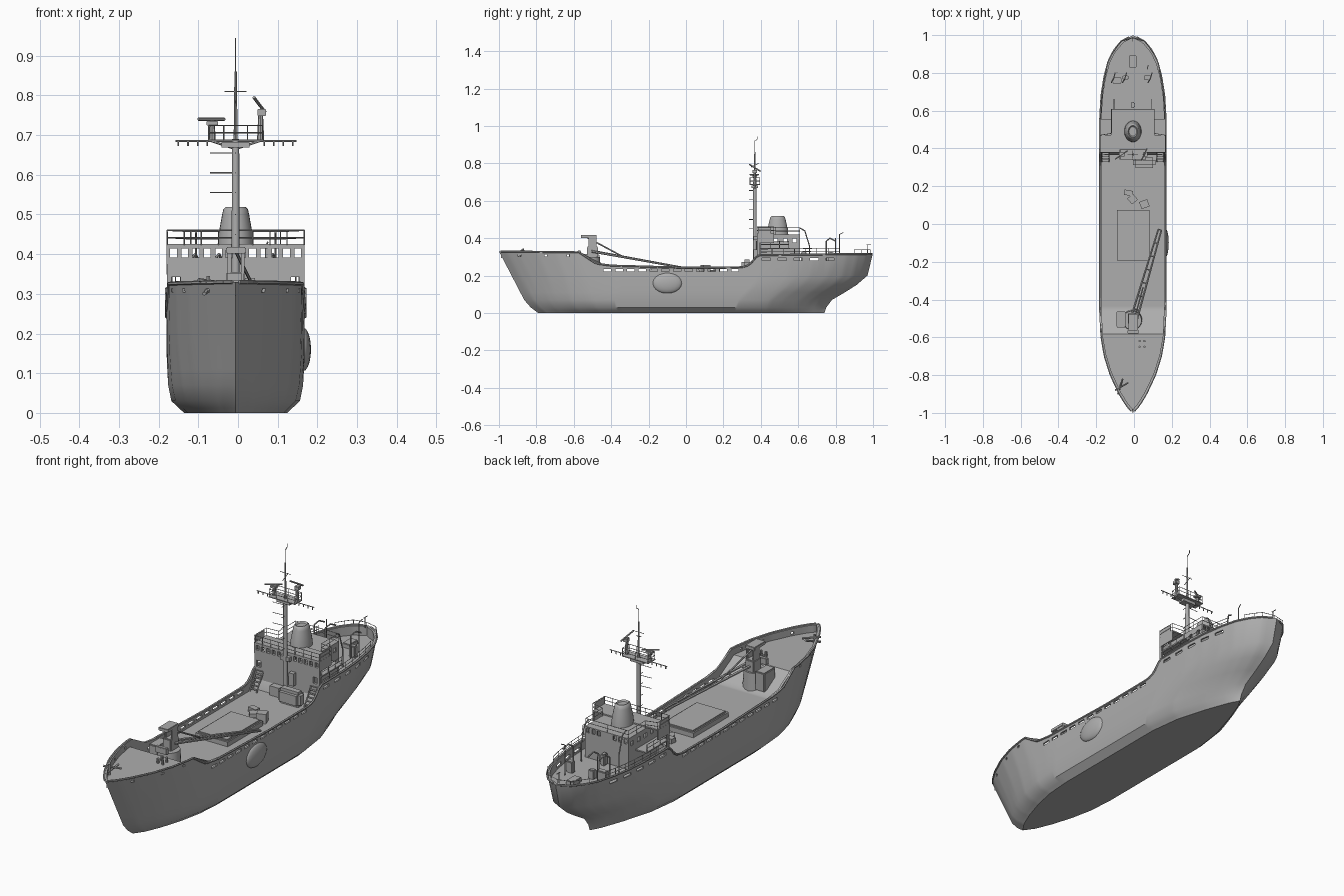
import bpy, bmesh, math
from mathutils import Vector, Matrix

cube = bpy.data.objects.get("Cube")
if cube:
    bpy.data.objects.remove(cube)

grey = bpy.data.materials.new("ship grey")
grey.use_nodes = True
grey.diffuse_color = (0.42, 0.42, 0.42, 1)
grey.node_tree.nodes["Principled BSDF"].inputs["Base Color"].default_value = (0.42, 0.42, 0.42, 1)
XC = -0.006  # centreline


def finish(name, bm, smooth=False):
    bmesh.ops.recalc_face_normals(bm, faces=bm.faces)
    me = bpy.data.meshes.new(name)
    bm.to_mesh(me)
    bm.free()
    me.materials.append(grey)
    ob = bpy.data.objects.new(name, me)
    bpy.context.collection.objects.link(ob)
    if smooth:
        shade(ob)
    return ob


def shade(ob):
    bpy.ops.object.select_all(action='DESELECT')
    ob.select_set(True)
    bpy.context.view_layer.objects.active = ob
    bpy.ops.object.shade_smooth_by_angle(angle=math.radians(35))


def boxes(name, items, bevel=0):
    """Each item: centre, size, optional turn about z in degrees."""
    bm = bmesh.new()
    for c, s, *turn in items:
        a = math.radians(turn[0]) if turn else 0
        m = Matrix.Translation(c) @ Matrix.Rotation(a, 4, 'Z') @ Matrix.Diagonal((*s, 1))
        bmesh.ops.create_cube(bm, size=1, matrix=m)
    if bevel:
        bmesh.ops.bevel(bm, geom=bm.edges[:], offset=bevel, segments=2, affect='EDGES')
    return finish(name, bm)


def rods(name, pairs, r, r2=None, sides=6):
    bm = bmesh.new()
    for a, b in pairs:
        a, b = Vector(a), Vector(b)
        d = b - a
        m = Matrix.Translation((a + b) / 2) @ d.to_track_quat('Z', 'Y').to_matrix().to_4x4()
        bmesh.ops.create_cone(bm, cap_ends=True, segments=sides, radius1=r,
                              radius2=r if r2 is None else r2, depth=d.length, matrix=m)
    return finish(name, bm, True)


def chain(pts):
    return list(zip(pts[:-1], pts[1:]))


def railing(name, pts, h, r=0.0016, bars=2):
    """Posts at each point and horizontal bars between them."""
    up = lambda p, k: (p[0], p[1], p[2] + h * k)
    pairs = [(p, up(p, 1)) for p in pts]
    for i in range(1, bars + 1):
        pairs += chain([up(p, i / bars) for p in pts])
    return rods(name, pairs, r, sides=4)


def cut(ob, items):
    cutter = boxes("cutter", items)
    mod = ob.modifiers.new("cut", 'BOOLEAN')
    mod.operation, mod.solver, mod.object = 'DIFFERENCE', 'EXACT', cutter
    dg = bpy.context.evaluated_depsgraph_get()
    ob.data = bpy.data.meshes.new_from_object(ob.evaluated_get(dg))
    ob.modifiers.clear()
    bpy.data.objects.remove(cutter)


def lerp(table, t):
    for (a, u), (b, v) in zip(table[:-1], table[1:]):
        if t <= b:
            return u + (v - u) * max(0, (t - a) / (b - a))
    return table[-1][1]


# Hull lines
STEM = [(0, -.79), (.03, -.83), (.07, -.865), (.33, -1)]
STERN = [(0, .74), (.03, .75), (.07, .78), (.14, .9), (.2, .97), (.26, .995), (.33, 1)]
BEAM = [(0, .13), (.03, .162), (.07, .17), (.14, .174), (.33, .174)]
PLAN = [(0, 0), (.02, .2), (.05, .41), (.1, .68), (.15, .86), (.2, .96), (.27, 1), (.78, 1),
        (.84, .96), (.89, .87), (.93, .75), (.96, .58), (.985, .34), (1, 0)]
LOWPLAN = [(0, 0), (.03, .25), (.08, .5), (.15, .76), (.22, .93), (.3, 1), (.7, 1),
           (.8, .85), (.9, .5), (.97, .2), (1, 0)]
RAIL = [(-1, .33), (-.57, .325), (-.535, .3), (-.48, .265), (-.4, .254), (0, .243), (.3, .245),
        (.34, .258), (.365, .29), (.385, .31), (1, .317)]
DECK = [(-.59, .295), (-.48, .212), (.37, .212), (.385, .272)]


def hull_point(s, z):
    y0, y1 = lerp(STEM, z), lerp(STERN, z)
    k = min(1, z / .24)
    w = lerp(BEAM, z) * (lerp(LOWPLAN, s) * (1 - k) + lerp(PLAN, s) * k)
    return w, y0 + (y1 - y0) * s, z


def rail_point(y, side, z=None):
    z = lerp(RAIL, y) if z is None else z
    return (XC + side * lerp(PLAN, (y + 1) / 2) * .174, y, z)


# Hull with bulwark and decks, lofted as closed rings
bm = bmesh.new()
N = 130
rings = []
for i in range(N + 1):
    u = i / N
    s = .75 * u + .25 * (1 - math.cos(math.pi * u)) / 2
    if i > N - 6:
        s = 1 - (1 - s) * .8
    half = [hull_point(s, z) for z in (0, .012, .03, .07, .11, .15, .2)]
    y = 2 * s - 1
    top = lerp(RAIL, y)
    w, yt, _ = hull_point(s, top)
    wi, yi = max(0, w - .008), yt * .99
    half = [(0, half[0][1], 0)] + half + [(w, yt, top), (wi, yi, top), (wi, yi, lerp(DECK, y)),
                                         (0, yi, lerp(DECK, y))]
    ring = half + [(-x, yy, z) for x, yy, z in half[-2:0:-1]]
    rings.append([bm.verts.new((x + XC, yy, z)) for x, yy, z in ring])
for a, b in zip(rings[:-1], rings[1:]):
    for j in range(len(a)):
        k = (j + 1) % len(a)
        bm.faces.new((a[j], a[k], b[k], b[j]))
bmesh.ops.remove_doubles(bm, verts=bm.verts, dist=.0004)
bmesh.ops.dissolve_degenerate(bm, dist=.0001, edges=bm.edges)
hull = finish("hull", bm)
ports = [((0, -.42 + .062 * i, .229), (.5, .04, .012)) for i in range(12)]
ports += [((0, .43 + .085 * i, .287), (.5, .045, .013)) for i in range(5)]
ports += [((0, y, .308), (.5, .014, .01)) for y in (-.89, -.75, -.63)]
cut(hull, ports)
shade(hull)

# Rail cap and side fender
cap_y = [-.99 + 1.98 * i / 90 for i in range(91)]
rods("rail_cap", [p for s in (-1, 1) for p in chain([rail_point(y, s) for y in cap_y])], .005)
bm = bmesh.new()
bmesh.ops.create_uvsphere(bm, u_segments=20, v_segments=10, radius=1,
                          matrix=Matrix.Translation((.164, -.1, .16)) @ Matrix.Diagonal((.02, .08, .055, 1)))
finish("side_fender", bm, True)

# Deckhouse: hollow walls with see-through windows
house = boxes("deckhouse", [((XC, .5, .345), (.23, .22, .15))])
cut(house, [((XC, .5, .345), (.218, .208, .134))])
win_x = [XC + .0285 * k for k in (-5.5, -4.5, -3.5, -2.5, -1.5, 1.5, 2.5, 3.5, 4.5, 5.5)]
cut(house, [((x, .5, .403), (.017, .4, .022)) for x in win_x[2:-2]])
cut(house, [((0, y, .388), (.5, .02, .02)) for y in (.43, .48, .53, .58)])
screen = boxes("front_screen", [((XC, .386, .315), (.346, .012, .22))])
cut(screen, [((x, .386, .403), (.017, .1, .022)) for x in win_x])
cut(screen, [((XC + s * .15, .386, .328), (.022, .1, .03)) for s in (-1, 1)])
boxes("bridge_wings", [((XC, .425, .423), (.346, .09, .006))]
      + [((XC + s * .143, .47, .346), (.06, .17, .006)) for s in (-1, 1)]
      + [((XC + s * .172, .425, .4), (.004, .09, .05)) for s in (-1, 1)])
boxes("wing_screens", [((XC + s * .172, .42, .44), (.003, .07, .035)) for s in (-1, 1)])
l, r = XC - .173, XC + .173
railing("bridge_railing", [(l, .47, .423), (l, .38, .423)]
        + [(XC + .173 * k / 4, .38, .423) for k in range(-3, 4)]
        + [(r, .38, .423), (r, .47, .423)], .037)
railing("roof_railing", [(l, .47, .423), (XC - .113, .48, .42), (XC - .113, .545, .42), (XC - .113, .608, .42),
                         (XC, .608, .42), (XC + .113, .608, .42), (XC + .113, .545, .42),
                         (XC + .113, .48, .42), (r, .47, .423)], .037)
for s, n in ((-1, "right"), (1, "left")):
    railing(n + "_wing_railing", [(XC + s * .172, y, .349) for y in (.4, .45, .5, .55)], .035)
    rods(n + "_sloping_handrail", chain([(XC + s * .1, .608, .455), (XC + s * .1, .635, .44),
                                        (XC + s * .1, .66, .36), (XC + s * .1, .66, .275)]), .003)
    # Stairs from the main deck up to the wing
    x = XC + s * .145
    rods(n + "_stair_sides", [((x + d, .33, .213), (x + d, .385, .3)) for d in (-.018, .018)], .003)
    boxes(n + "_stair_steps", [((x, .335 + .009 * i, .225 + .0145 * i), (.036, .01, .003)) for i in range(6)])
    ys = [.4, .46, .52, .58, .64, .7, .76, .82]
    railing(n + "_aft_railing", [rail_point(y, s * .98) for y in ys], .032)

# Funnel
bm = bmesh.new()
prev = None
for rad, z in ((.046, .415), (.043, .45), (.034, .5), (.031, .513), (.025, .519), (.02, .512)):
    ring = [bm.verts.new((XC + rad * math.cos(t * math.tau / 24), .49 + 1.25 * rad * math.sin(t * math.tau / 24), z))
            for t in range(24)]
    if prev:
        for i in range(24):
            bm.faces.new((prev[i], prev[i - 1], ring[i - 1], ring[i]))
    else:
        bm.faces.new(ring)
    prev = ring
bm.faces.new(prev)
finish("funnel", bm, True)

# Mast with platform, crossbar, antennas and rungs
MY = .368
rods("mast", [((XC, MY, .21), (XC, MY, .69))], .011, .009, 12)
rods("topmast", [((XC, MY, .69), (XC, MY, .86))], .005, .003, 8)
rods("mast_aerial", chain([(XC, MY, .85), (XC, MY, .92), (XC, MY + .015, .93), (XC, MY + .015, .945)]), .0018)
rods("mast_rungs", [((-.07, MY - .004, z), (XC, MY, z)) for z in (.555, .605, .655)]
     + [((XC, MY - .03, z), (XC, MY, z)) for z in (.45, .5, .555, .605, .655)]
     + [((XC - .028, MY, .81), (XC + .028, MY, .81)), ((XC, MY - .02, .78), (XC, MY + .02, .8))], .0015)
rods("signal_yard", [((-.157, MY, .685), (.147, MY, .685))]
     + [((XC + k * .024, MY, .685), (XC + k * .024, MY, .672)) for k in (-6, -5, -4, -3, 3, 4, 5, 6)], .0022)
boxes("mast_platform", [((XC, MY, .687), (.14, .055, .004)), ((XC, MY, .676), (.07, .035, .014))])
rods("platform_braces", [((XC + s * .06, MY, .685), (XC, MY, .665)) for s in (-1, 1)], .003)
e = MY - .026
f = MY + .026
railing("platform_railing", [(XC - .068, e, .688), (XC - .03, e, .688), (XC + .03, e, .688), (XC + .068, e, .688),
                             (XC + .068, f, .688), (XC, f, .688), (XC - .068, f, .688), (XC - .068, e, .688)], .036)
rods("radar_posts", [((-.065, MY, .687), (-.065, MY, .737)), ((.057, MY, .687), (.057, MY, .755))], .009, .006, 8)
boxes("radar_housings", [((-.065, MY, .73), (.03, .024, .012)), ((.06, MY, .757), (.022, .024, .018))], .002)
rods("radar_scanners", [((-.1, MY - .025, .74), (-.034, MY + .02, .74)), ((.04, MY - .03, .795), (.068, MY + .03, .758))], .004)

# Cargo hatch with rounded cover
boxes("hatch_coaming", [((-.005, -.06, .222), (.172, .268, .024))])
boxes("hatch_cover", [((-.005, -.06, .235), (.16, .256, .012))], .004)

# Deck gear
boxes("deck_winch_housing", [((.055, .325, .248), (.12, .055, .075))], .014)
boxes("deck_crates", [((.055, .105, .235), (.045, .04, .045), 20), ((-.03, .165, .224), (.045, .028, .022), -10),
                      ((-.008, .132, .222), (.04, .04, .018), 40)])
boxes("mast_winches", [((-.05, .365, .235), (.05, .035, .045)), ((.03, .37, .31), (.025, .02, .06)),
                       ((XC, .372, .40), (.05, .02, .02))])

# Crane with resting boom
rods("crane_pedestal", [((-.01, -.51, .21), (-.01, -.51, .3))], .055, .05, 20)
boxes("crane_cab", [((-.068, -.505, .27), (.05, .085, .09)), ((-.008, -.5, .325), (.045, .06, .06))], .004)
boxes("crane_tower", [((-.022, -.5, .365), (.01, .045, .09)), ((.012, -.5, .365), (.01, .045, .09)),
                      ((-.005, -.52, .41), (.05, .085, .016)), ((-.005, -.57, .318), (.06, .018, .03))], .002)
b0, b1 = Vector((0, -.5, .33)), Vector((.137, -.03, .245))
side = Vector((.016, -.005, 0))
beams = [(b0 + side * k, b1 + side * k * .5) for k in (-1, 1)]
rods("crane_boom", beams, .0065, .005)
rods("boom_braces", [(beams[0][0].lerp(beams[0][1], t), beams[1][0].lerp(beams[1][1], t))
                     for t in (.1, .25, .4, .55, .7, .85, 1)], .004)
rods("boom_ram", [((-.005, -.53, .405), b0.lerp(b1, .35))], .004)

# Bow fittings
rods("bow_anchor_gear", [((-.1, -.88, .335), (-.03, -.84, .325)), ((-.085, -.9, .3), (-.06, -.82, .33)),
                         ((-.075, -.87, .295), (-.075, -.87, .345))], .005)
rods("fore_bollards", [((x, y, .29), (x, y, .318)) for x in (.03, .055) for y in (-.62, -.65)], .006, sides=8)

# Stern fittings
boxes("stern_hatch", [((XC, .86, .283), (.04, .065, .022))], .003)
boxes("stern_winches", [((-.09, .76, .295), (.05, .03, .045)), ((-.045, .775, .295), (.03, .025, .045)),
                        ((.07, .775, .3), (.035, .025, .055)), ((XC, .63, .3), (.022, .03, .055))], .004)
rods("stern_davits", [p for x in (-.12, -.06, .075) for p in chain(
    [(x, .75, .275), (x, .75, .385), (x + .012, .77, .4), (x + .02, .8, .385)])], .0035)
rods("stern_poles", chain([(.07, .82, .275), (.07, .82, .42), (.075, .84, .43)])
     + [((-.09, .8, .275), (-.09, .8, .4)), ((XC, .972, .315), (XC, .972, .365)), ((XC, .965, .365), (XC, .99, .365))], .0022)
railing("stern_railing", [rail_point(y, -1) for y in (.9, .94, .97)] + [(XC, .985, .315)]
        + [rail_point(y, 1) for y in (.97, .94, .9)], .022, bars=1)
